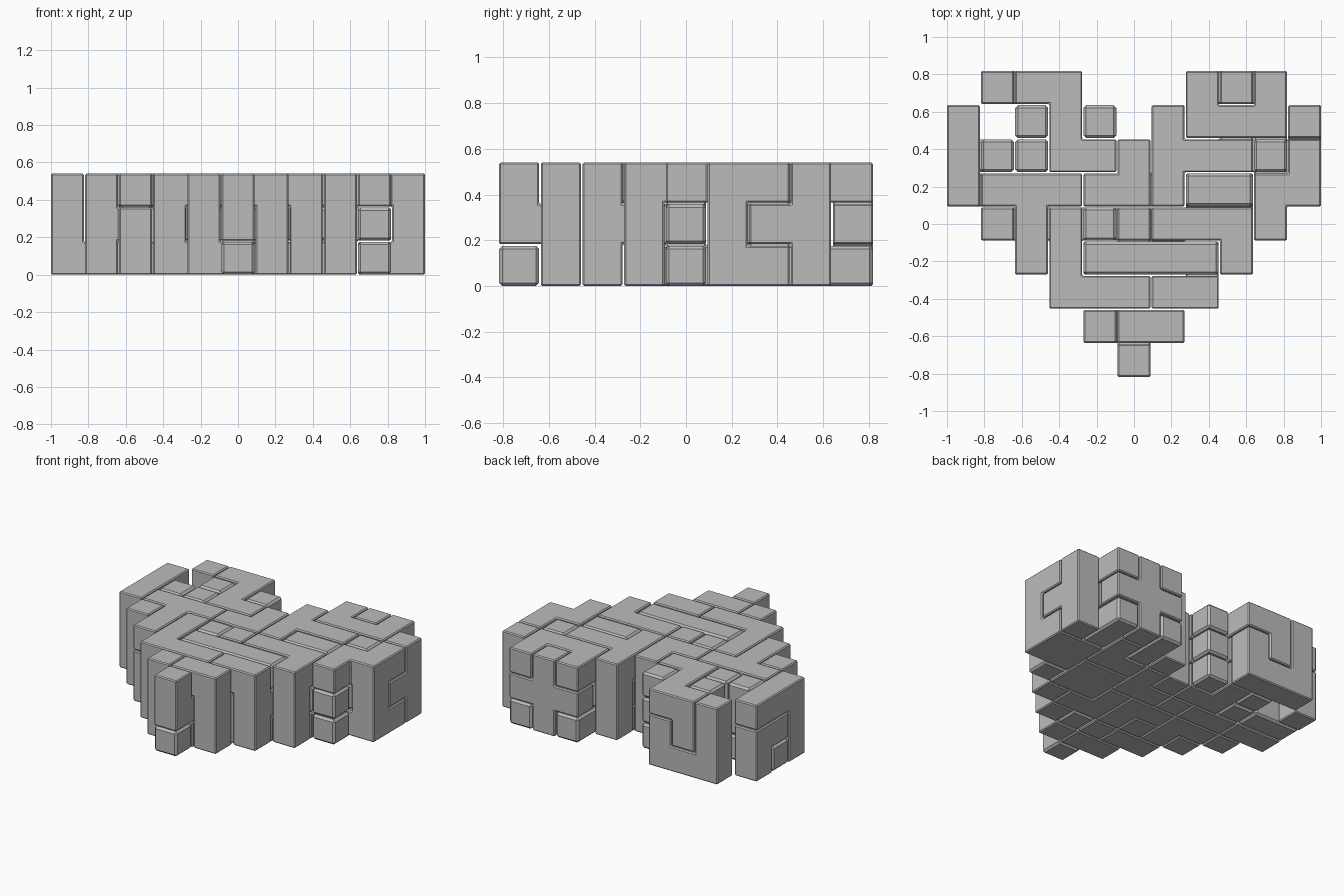
import bpy
import bmesh
from itertools import product
from mathutils import Vector

if "Cube" in bpy.data.objects:
    bpy.data.objects.remove(bpy.data.objects["Cube"], do_unlink=True)

GAP = 0.007
PITCH = (2 + GAP) / 11
SIZE = PITCH - GAP
CHAMFER = 0.014

# Puzzle layers, bottom to top; rows run from back to front, one letter per piece
LAYERS = [
    """
    .aaa...XdW.
    M.fPg.hXYWi
    NNkPPlVYYnn
    eeFFlVVHHnn
    .uttwwxHHD.
    ..utZwxxy..
    ...vvRSo...
    ....ppr....
    .....g.....
    """,
    """
    .aba...ddd.
    M.fBG.hCCDi
    MjkBBlEEDDi
    eFFFllEHHKn
    .uuJJxxNNO.
    ..uJZZQoy..
    ...vRRSo...
    ....psr....
    .....s.....
    """,
    """
    .abb...cdc.
    e.fbg.hccci
    ejkbblhhhmn
    etttllhqqnn
    .utvwxyyyn.
    ..tvzzzzy..
    ...vvvoo...
    ....prr....
    .....s.....
    """,
]

grey = bpy.data.materials.new("plain grey")
grey.use_nodes = True
grey.diffuse_color = (0.5, 0.5, 0.5, 1)
grey.node_tree.nodes["Principled BSDF"].inputs["Base Color"].default_value = grey.diffuse_color

AXES = [Vector(v) for v in ((1, 0, 0), (0, 1, 0), (0, 0, 1))]
STEPS = [tuple(int(c) for c in a * s) for a in AXES for s in (1, -1)]


def add(a, b):
    return tuple(p + q for p, q in zip(a, b))


def read_cells():
    cells = {}
    for k, layer in enumerate(LAYERS):
        for r, row in enumerate(layer.split()):
            for c, letter in enumerate(row):
                if letter != ".":
                    cells[(c - 5, 4 - r, k)] = letter
    return cells


def split_pieces(cells):
    """Flood fill: touching cells with one letter form a piece."""
    left = set(cells)
    pieces = []
    for start in sorted(cells):
        if start not in left:
            continue
        left.discard(start)
        piece, todo = {start}, [start]
        while todo:
            cell = todo.pop()
            for step in STEPS:
                near = add(cell, step)
                if near in left and cells[near] == cells[start]:
                    left.discard(near)
                    piece.add(near)
                    todo.append(near)
        pieces.append(piece)
    return pieces


def plane(n):
    """Lower bound of half-step n: even steps are blocks, odd ones the joints."""
    return (n // 2) * PITCH + (SIZE / 2 if n % 2 else -SIZE / 2)


def build_piece(name, piece):
    # Blocks plus the joints that bridge the gaps inside the piece
    solid = set()
    for cell in piece:
        for off in product((-1, 0, 1), repeat=3):
            v = tuple(2 * c + o for c, o in zip(cell, off))
            around = product(*[{n // 2, (n + 1) // 2} for n in v])
            if all(c in piece for c in around):
                solid.add(v)

    # Skin of the solid
    bm = bmesh.new()
    verts = {}

    def vert(corner):
        if corner not in verts:
            x, y, z = (plane(n) for n in corner)
            verts[corner] = bm.verts.new((x, y, z + SIZE / 2))
        return verts[corner]

    for v in solid:
        for step in STEPS:
            if add(v, step) in solid:
                continue
            axis = next(i for i in range(3) if step[i])
            a, b = (axis + 1) % 3, (axis + 2) % 3
            loop = []
            for da, db in ((0, 0), (1, 0), (1, 1), (0, 1)):
                corner = list(v)
                corner[axis] += step[axis] > 0
                corner[a] += da
                corner[b] += db
                loop.append(vert(tuple(corner)))
            bm.faces.new(loop if step[axis] > 0 else loop[::-1])
    bmesh.ops.dissolve_limit(bm, angle_limit=0.01, verts=bm.verts, edges=bm.edges)

    mesh = bpy.data.meshes.new(name)
    bm.to_mesh(mesh)
    bm.free()
    mesh.materials.append(grey)
    obj = bpy.data.objects.new(name, mesh)
    bpy.context.collection.objects.link(obj)

    # Chamfered edges
    bevel = obj.modifiers.new("chamfer", "BEVEL")
    bevel.width = CHAMFER
    bevel.segments = 1
    bevel.limit_method = "ANGLE"


for number, piece in enumerate(split_pieces(read_cells()), 1):
    build_piece(f"puzzle_piece_{number:02d}", piece)
